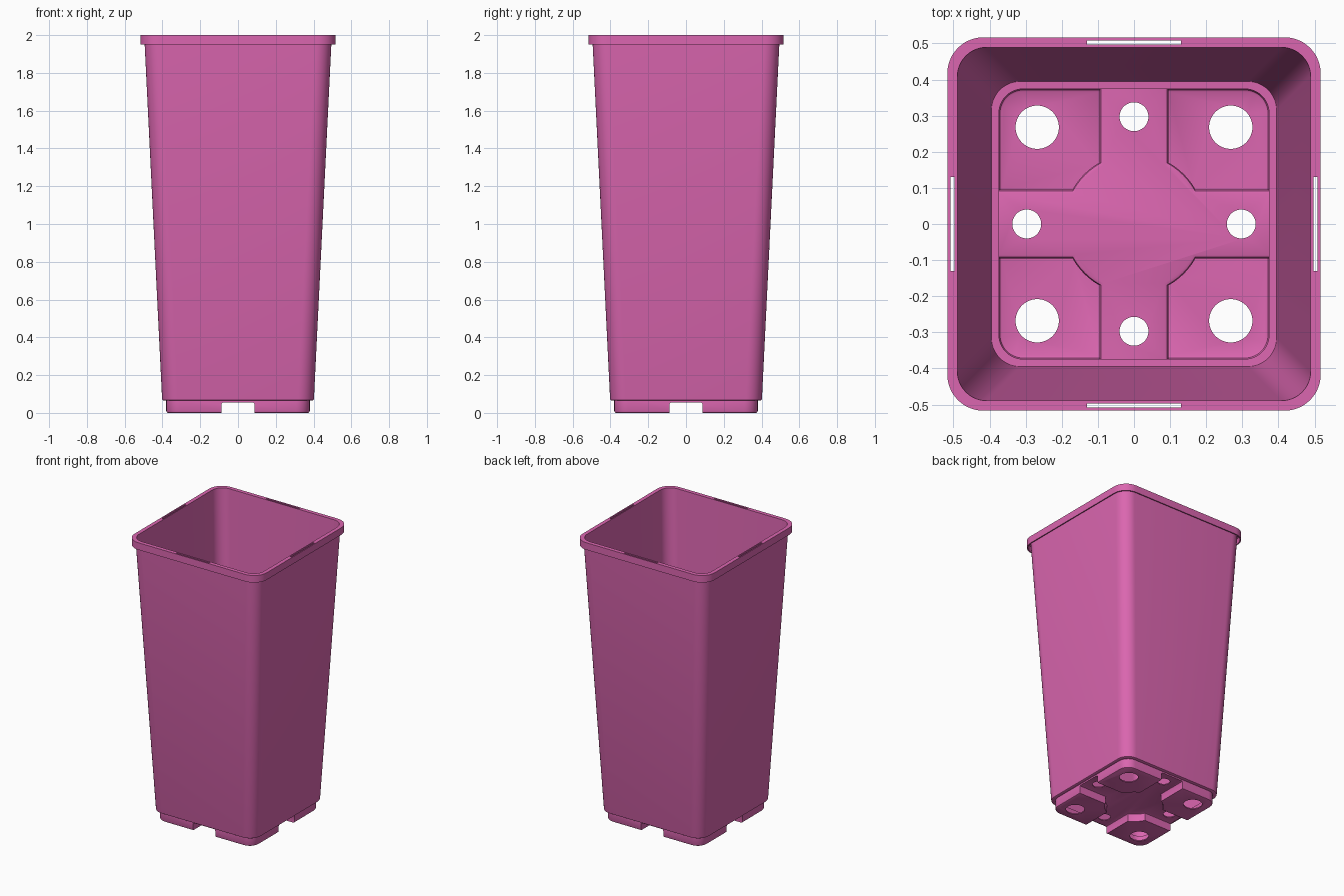
import bpy, bmesh, math

if "Cube" in bpy.data.objects:
    bpy.data.objects.remove(bpy.data.objects["Cube"])

pink = bpy.data.materials.new("pink plastic")
pink.diffuse_color = (0.71, 0.133, 0.434, 1)
pink.use_nodes = True
pink.node_tree.nodes["Principled BSDF"].inputs["Base Color"].default_value = pink.diffuse_color


def rounded_square(half, radius, z, n=12):
    pts = []
    c = half - radius
    for q in range(4):
        cx = c if q in (0, 3) else -c
        cy = c if q in (0, 1) else -c
        for i in range(n + 1):
            a = math.pi / 2 * (q + i / n)
            pts.append((cx + radius * math.cos(a), cy + radius * math.sin(a), z))
    return pts


def cross_outline(w, r, z, n=12, length=0.6):
    """Four arms of half width w joined by a hub circle of radius r."""
    pts = []
    a0 = math.asin(w / r)
    for q in range(4):
        t = q * math.pi / 2
        quad = [(length, -w), (length, w)]
        for i in range(n + 1):
            a = a0 + (math.pi / 2 - 2 * a0) * i / n
            quad.append((r * math.cos(a), r * math.sin(a)))
        for x, y in quad:
            pts.append((x * math.cos(t) - y * math.sin(t),
                        x * math.sin(t) + y * math.cos(t), z))
    return pts


def loft(name, rings):
    """Solid skinned through rings with equal point counts, capped at both ends."""
    bm = bmesh.new()
    loops = [[bm.verts.new(p) for p in ring] for ring in rings]
    for a, b in zip(loops, loops[1:]):
        for i in range(len(a)):
            j = (i + 1) % len(a)
            bm.faces.new((a[i], a[j], b[j], b[i]))
    bm.faces.new(loops[0][::-1])
    bm.faces.new(loops[-1])
    bmesh.ops.recalc_face_normals(bm, faces=bm.faces)
    me = bpy.data.meshes.new(name)
    bm.to_mesh(me)
    bm.free()
    ob = bpy.data.objects.new(name, me)
    bpy.context.collection.objects.link(ob)
    me.materials.append(pink)
    return ob


def cylinder(x, y, r, n=48):
    ring = [(x + r * math.cos(2 * math.pi * i / n), y + r * math.sin(2 * math.pi * i / n)) for i in range(n)]
    return loft("hole_cutter", [[(px, py, z) for px, py in ring] for z in (-0.1, 0.3)])


def box(x0, x1, y0, y1, z0, z1):
    ring = [(x0, y0), (x1, y0), (x1, y1), (x0, y1)]
    return loft("slot_cutter", [[(x, y, z) for x, y in ring] for z in (z0, z1)])


def cut(target, cutter):
    mod = target.modifiers.new("cut", 'BOOLEAN')
    mod.operation = 'DIFFERENCE'
    mod.solver = 'EXACT'
    mod.object = cutter
    bpy.context.view_layer.objects.active = target
    bpy.ops.object.modifier_apply(modifier=mod.name)
    bpy.data.objects.remove(cutter)


# Outer skin: feet, tapered body, hollow rim skirt (half size, radius, height)
outer = [(0.372, 0.065, 0), (0.377, 0.07, 0.003), (0.38, 0.073, 0.01),
         (0.38, 0.073, 0.065), (0.395, 0.08, 0.065), (0.400, 0.083, 0.068),
         (0.402, 0.085, 0.075), (0.496, 0.085, 1.988), (0.509, 0.095, 1.988),
         (0.510, 0.095, 1.95), (0.517, 0.1, 1.95), (0.517, 0.1, 2.0)]
pot = loft("plant_pot", [rounded_square(*p) for p in outer])

# Inside space: recessed floor, ledge, tapered walls
inner = [(0.366, 0.06, 0.007), (0.371, 0.064, 0.010), (0.374, 0.067, 0.017),
         (0.374, 0.067, 0.072), (0.395, 0.08, 0.073), (0.489, 0.08, 2.0),
         (0.489, 0.08, 2.1)]
cavity = loft("cavity_cutter", [rounded_square(*p) for p in inner])


# Drainage channels under the floor, raised as a cross inside
def channel(grow, z):
    w, r = 0.088 + grow, 0.188 + grow
    return loft("channel_cutter", [cross_outline(w, r, -0.1), cross_outline(w, r, z - 0.01),
                                   cross_outline(w - 0.003, r - 0.003, z - 0.003),
                                   cross_outline(w - 0.01, r - 0.01, z)])


cut(pot, channel(0, 0.055))
cut(cavity, channel(0.007, 0.062))
cut(pot, cavity)

# Drain holes: large in each foot, small in each channel
for i in range(4):
    a = i * math.pi / 2
    cut(pot, cylinder(0.297 * math.cos(a), 0.297 * math.sin(a), 0.04))
    a += math.pi / 4
    cut(pot, cylinder(0.379 * math.cos(a), 0.379 * math.sin(a), 0.06))

# Slots through the rim
for s in (-1, 1):
    lo, hi = sorted((s * 0.4965, s * 0.5085))
    cut(pot, box(lo, hi, -0.13, 0.13, 1.975, 2.1))
    cut(pot, box(-0.13, 0.13, lo, hi, 1.975, 2.1))

bpy.ops.object.select_all(action='DESELECT')
pot.select_set(True)
bpy.context.view_layer.objects.active = pot
bpy.ops.object.shade_smooth_by_angle(angle=math.radians(35))
